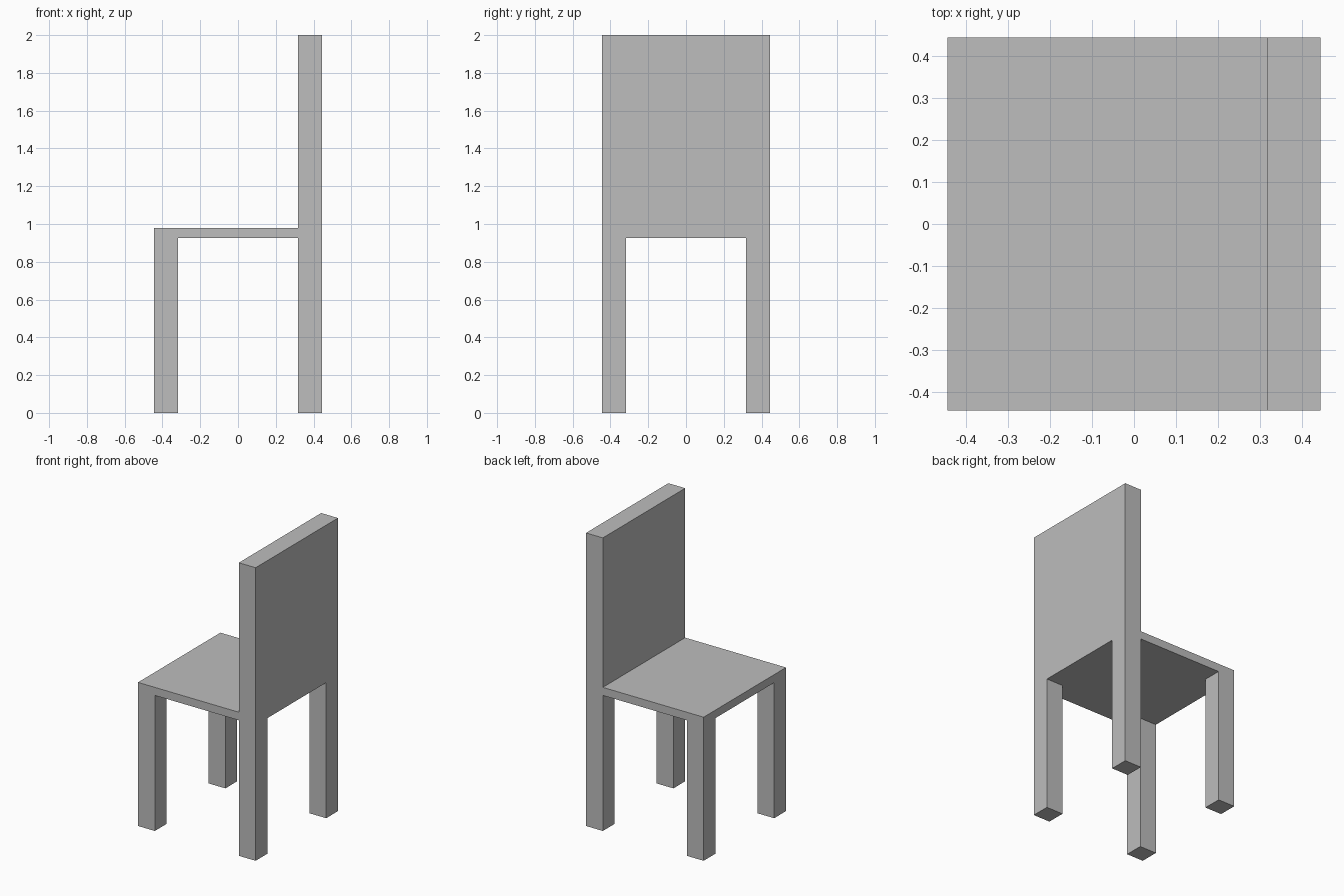
import bpy
import bmesh
from mathutils import Vector

cube = bpy.data.objects.get("Cube")
if cube:
    bpy.data.objects.remove(cube, do_unlink=True)

HALF = 0.444        # half width of the chair
INNER = 0.317       # inner side of the legs
SEAT_LOW, SEAT_TOP, TOP = 0.925, 0.98, 2.0

# Single grey finish
grey = bpy.data.materials.new("plain grey")
grey.use_nodes = True
colour = (0.51, 0.51, 0.51, 1)
grey.diffuse_color = colour
grey.node_tree.nodes["Principled BSDF"].inputs["Base Color"].default_value = colour


def box(name, low, high):
    """Flat-faced box between two opposite corners."""
    low, high = Vector(low), Vector(high)
    bm = bmesh.new()
    bmesh.ops.create_cube(bm, size=1)
    bmesh.ops.scale(bm, vec=high - low, verts=bm.verts)
    mesh = bpy.data.meshes.new(name)
    bm.to_mesh(mesh)
    bm.free()
    mesh.materials.append(grey)
    obj = bpy.data.objects.new(name, mesh)
    obj.location = (low + high) / 2
    bpy.context.collection.objects.link(obj)
    return obj


# Seat, butting against the backrest
box("seat", (-HALF, -HALF, SEAT_LOW), (INNER, HALF, SEAT_TOP))

# Solid backrest panel on the +x side
box("backrest", (INNER, -HALF, SEAT_LOW), (HALF, HALF, TOP))

# Four square legs, flush with the outer corners
for x_name, x in (("seat_edge", -HALF), ("backrest", INNER)):
    for y_name, y in (("front", -HALF), ("rear", INNER)):
        width = HALF - INNER
        box(f"{y_name}_{x_name}_leg", (x, y, 0), (x + width, y + width, SEAT_LOW))
